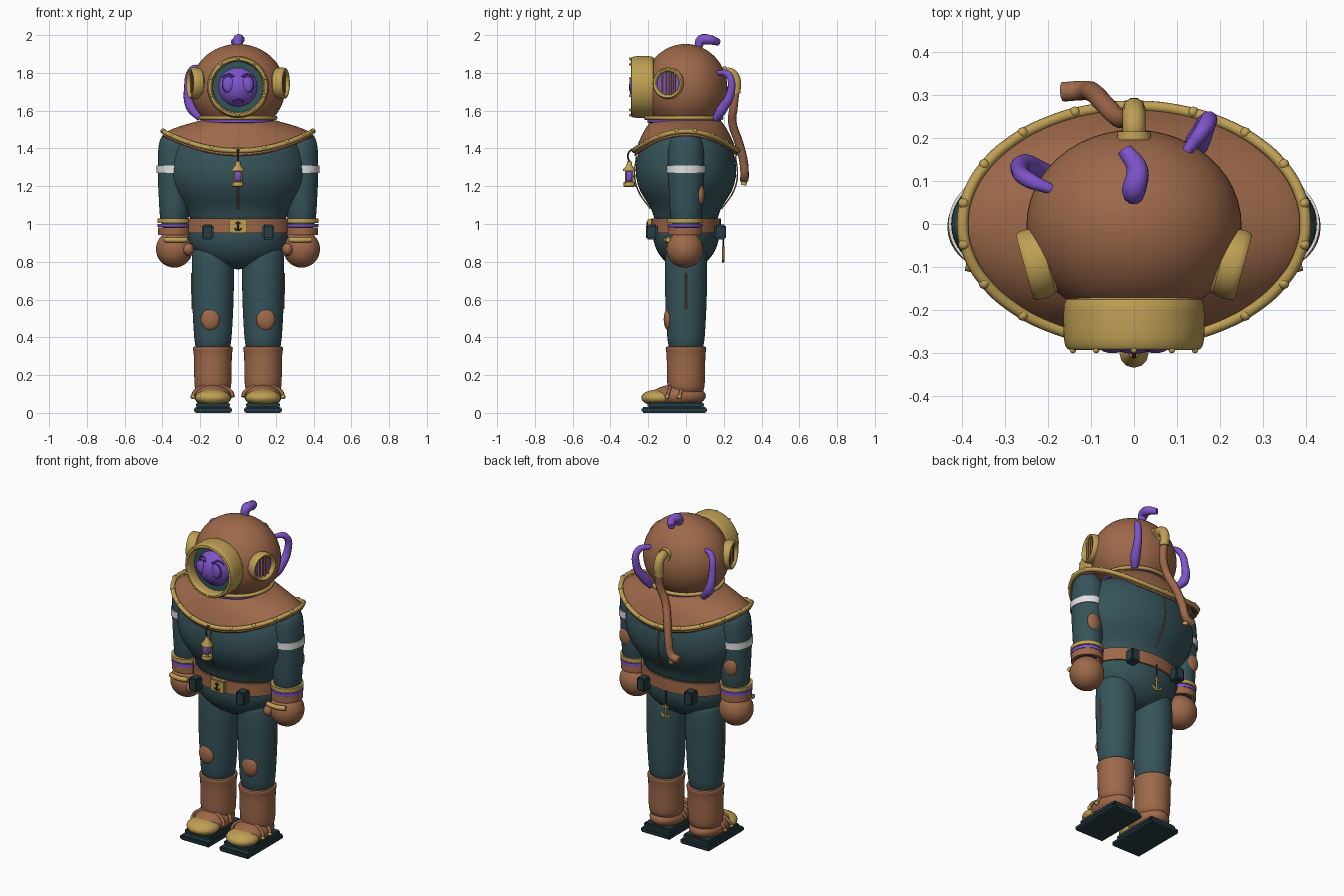
import bpy, bmesh
from math import sin, cos, pi, sqrt
from mathutils import Matrix, Vector

cube = bpy.data.objects.get("Cube")
if cube:
    bpy.data.objects.remove(cube)


def material(name, rgb):
    m = bpy.data.materials.new(name)
    m.use_nodes = True
    m.diffuse_color = (*rgb, 1)
    m.node_tree.nodes["Principled BSDF"].inputs["Base Color"].default_value = (*rgb, 1)
    return m


BROWN = material("brown leather", (.34, .14, .068))
TEAL = material("dark teal cloth", (.036, .088, .1))
SOLE = material("sole grey teal", (.02, .048, .057))
GOLD = material("brass", (.52, .35, .09))
PURPLE = material("purple", (.21, .09, .6))
VIOLET = material("deep violet", (.08, .03, .24))
WHITE = material("white", (.75, .75, .75))
IRON = material("dark iron", (.05, .035, .025))
made = []


def finish(name, bm, mat, matrix=None, sub=0):
    bmesh.ops.recalc_face_normals(bm, faces=bm.faces)
    if matrix:
        bmesh.ops.transform(bm, matrix=matrix, verts=bm.verts)
    me = bpy.data.meshes.new(name)
    bm.to_mesh(me)
    bm.free()
    me.materials.append(mat)
    ob = bpy.data.objects.new(name, me)
    bpy.context.collection.objects.link(ob)
    if sub:
        ob.modifiers.new("smooth", 'SUBSURF').levels = sub
        ob.modifiers["smooth"].render_levels = sub
    made.append(ob)
    return ob


def aim(loc, direction):
    return Matrix.Translation(loc) @ Vector(direction).to_track_quat('Z', 'Y').to_matrix().to_4x4()


def loft(name, mat, rows, x=0, y=0, matrix=None, cap=True, sub=1, n=32):
    """Elliptical rings (z, rx, ry, saddle) joined into a skin."""
    bm = bmesh.new()
    rings = []
    for row in rows:
        z, rx, ry, sad = (*row, *(row[1:2] if len(row) == 2 else ()), 0)[:4]
        rings.append([bm.verts.new((x + rx * cos(a), y + ry * sin(a), z + sad * cos(a) ** 2))
                      for a in (2 * pi * i / n for i in range(n))])
    for lo, hi in zip(rings, rings[1:]):
        for i in range(n):
            j = (i + 1) % n
            bm.faces.new((lo[i], lo[j], hi[j], hi[i]))
    if cap:
        bm.faces.new(rings[0])
        bm.faces.new(rings[-1])
    return finish(name, bm, mat, matrix, sub)


def band(name, mat, z, h, rx, ry, x=0, y=0, t=.012):
    """Raised band around a limb or the waist."""
    rows = [(z - h, rx - t, ry - t), (z - h, rx, ry), (z + h, rx, ry), (z + h, rx - t, ry - t)]
    return loft(name, mat, rows, x, y, cap=False, sub=0, n=48)


def ball(name, mat, loc, rad, seg=24):
    bm = bmesh.new()
    rad = rad if isinstance(rad, tuple) else (rad,) * 3
    bmesh.ops.create_uvsphere(bm, u_segments=seg, v_segments=seg * 2 // 3, radius=1)
    return finish(name, bm, mat, Matrix.LocRotScale(loc, None, rad))


def box(name, mat, loc, size, bevel=.008):
    bm = bmesh.new()
    bmesh.ops.create_cube(bm, size=1, matrix=Matrix.Diagonal((*size, 1)))
    bmesh.ops.bevel(bm, geom=bm.edges[:], offset=bevel, segments=2, affect='EDGES')
    return finish(name, bm, mat, Matrix.Translation(loc))


def tube(name, mat, pts, r, scales=None, cyclic=False, matrix=None):
    """Round tube through points, converted to a mesh."""
    cu = bpy.data.curves.new(name, 'CURVE')
    cu.dimensions = '3D'
    cu.bevel_depth, cu.bevel_resolution, cu.resolution_u = r, 3, 5
    cu.use_fill_caps = True
    sp = cu.splines.new('BEZIER')
    sp.bezier_points.add(len(pts) - 1)
    sp.use_cyclic_u = cyclic
    for i, (bp, p) in enumerate(zip(sp.bezier_points, pts)):
        bp.co = p
        bp.handle_left_type = bp.handle_right_type = 'AUTO'
        bp.radius = scales[i] if scales else 1
    tmp = bpy.data.objects.new(name, cu)
    bpy.context.collection.objects.link(tmp)
    bpy.context.view_layer.update()
    me = bpy.data.meshes.new_from_object(tmp.evaluated_get(bpy.context.evaluated_depsgraph_get()))
    bpy.data.objects.remove(tmp)
    bm = bmesh.new()
    bm.from_mesh(me)
    bpy.data.meshes.remove(me)
    return finish(name, bm, mat, matrix)


# Torso, hips and belt
loft("torso", TEAL, [(.97, .25, .165), (1.05, .258, .17), (1.1, .29, .195), (1.17, .345, .247), (1.25, .373, .27),
                     (1.33, .367, .267), (1.42, .34, .245), (1.5, .28, .19)])
ball("hips", TEAL, (0, 0, .95), (.268, .175, .19), 32)
band("belt", BROWN, .99, .038, .275, .185)
torso_line = [(1.08, .188), (1.17, .25), (1.25, .272), (1.36, .262)]
for s, side in ((-1, "front"), (1, "back")):
    tube(side + "_seam", BROWN, [(0, s * y, z) for z, y in torso_line], .004)
    for x in (-.16, .16):
        box(side + "_pouch", SOLE, (x, s * .182, .958), (.06, .06, .08))


def anchor(name, mat, y, z, k, r):
    tube(name + "_shank", mat, [(0, y, z - k), (0, y, z + k)], r)
    tube(name + "_stock", mat, [(-.5 * k, y, z + .55 * k), (.5 * k, y, z + .55 * k)], r)
    tube(name + "_arms", mat, [(i * .4 * k, y, z - k + .12 * k * i * i) for i in range(-2, 3)], r)


box("buckle", GOLD, (0, -.19, .99), (.095, .026, .075), .005)
anchor("buckle_anchor", IRON, -.204, .99, .024, .004)
anchor("hanging_anchor", GOLD, .197, .84, .04, .006)
tube("anchor_chain", IRON, [(0, .197, .88), (0, .195, .96)], .004)

# Shoulder collar with its studded rim
loft("collar", BROWN, [(1.555, .17, .165), (1.548, .2, .19), (1.47, .31, .238, .05), (1.40, .386, .264, .09),
                       (1.36, .408, .28, .108), (1.355, .398, .27, .108), (1.38, .37, .25, .1)], cap=False)


def rim(a):
    return (.398 * cos(a), .274 * sin(a), 1.388 + .103 * cos(a) ** 2)


tube("collar_rim", GOLD, [rim(2 * pi * i / 24) for i in range(24)], .013, cyclic=True)
for i in range(18):
    ball("collar_stud", GOLD, Vector(rim(2 * pi * (i + .5) / 18)) * 1.01 - Vector((0, 0, .01)), .013, 10)
loft("slime_neck_ring", PURPLE, [(1.535, .18), (1.535, .198), (1.553, .198), (1.553, .18)], cap=False, y=-.01)
tube("neck_ring", GOLD, [(.198 * cos(i * pi / 8), -.012 + .2 * sin(i * pi / 8), 1.562) for i in range(16)],
     .011, cyclic=True)

# Helmet, front window and face
ball("helmet", BROWN, (0, -.003, 1.718), (.25, .222, .235), 48)
front = aim((0, -.2, 1.725), (0, -1, 0))
loft("front_window_ring", GOLD, [(-.03, .14), (-.03, .162), (0, .165), (.075, .165), (.092, .157), (.094, .142),
                                 (.085, .133), (-.03, .133)], matrix=front, cap=False, n=40)
loft("window_recess", TEAL, [(-.02, .137), (.035, .137)], matrix=front, sub=0, n=40)
for i in range(10):
    a = 2 * pi * (i + .5) / 10
    ball("window_bolt", GOLD, (.149 * cos(a), -.293, 1.725 + .149 * sin(a)), .008, 8)
ball("face", PURPLE, (0, -.19, 1.725), .112, 32)


def on_face(x, z):
    return (x, -.191 - sqrt(.112 ** 2 - x * x - z * z), 1.725 + z)


for s in (-1, 1):
    ball("eye_rim", VIOLET, (s * .05, -.281, 1.738), (.036, .012, .046))
    ball("eye", PURPLE, (s * .05, -.286, 1.738), (.03, .014, .04))
    tube("brow", VIOLET, [on_face(s * .02, .055), on_face(s * .05, .069), on_face(s * .08, .052)], .005)
tube("mouth", VIOLET, [on_face(x, -.066 - x * x * 16) for x in (-.026, -.013, 0, .013, .026)], .005)

# Barred side windows
for s in (-1, 1):
    port = aim((s * .237, -.095, 1.745), (s * .964, -.265, 0))
    loft("side_window_ring", GOLD, [(-.045, .06), (-.045, .083), (.01, .085), (.02, .078), (.018, .064), (-.02, .058)],
         matrix=port, cap=False)
    loft("side_window_pane", PURPLE, [(-.03, .066), (-.005, .066)], matrix=port, sub=0)
    for x in (-.034, -.012, .012, .034):
        h = sqrt(.062 ** 2 - x * x)
        tube("window_bar", BROWN, [(x, -h, 0), (x, h, 0)], .006, matrix=port)

# Breathing hose
tube("hose_elbow", GOLD, [(0, .19, 1.795), (0, .235, 1.8), (0, .262, 1.77), (0, .262, 1.69)], .027)
loft("hose_flange", GOLD, [(0, .04), (.02, .038)], matrix=aim((0, .195, 1.795), (0, 1, 0)), sub=0)
tube("hose", BROWN, [(0, .262, 1.71), (0, .252, 1.62), (-.03, .245, 1.54), (-.07, .28, 1.43), (-.095, .305, 1.33),
                     (-.12, .31, 1.25), (-.165, .307, 1.235)], .023)
tube("hose_end", GOLD, [(-.115, .308, 1.225), (-.115, .305, 1.205)], .016)

# Slime tendrils leaking from the helmet
taper = (.8, 1.1, 1, .7)
tube("top_tendril", PURPLE, [(0, .065, 1.93), (0, .08, 1.973), (.008, .125, 1.975), (-.022, .172, 1.962)], .026, taper)
tube("back_tendril", PURPLE, [(.12, .165, 1.8), (.165, .225, 1.79), (.17, .238, 1.7), (.145, .185, 1.6),
                              (.125, .155, 1.555)], .024, (.5, .8, .9, 1.2, .8))
tube("side_tendril", PURPLE, [(-.19, .08, 1.83), (-.24, .1, 1.82), (-.265, .125, 1.72), (-.25, .135, 1.62),
                              (-.2, .12, 1.56)], .023, (.5, .8, .9, 1.2, .8))

# Chest lantern
loft("lantern_base", GOLD, [(1.195, .02), (1.2, .032), (1.222, .03), (1.225, .02)], y=-.3, sub=0, n=12)
loft("lantern_glass", PURPLE, [(1.22, .02), (1.25, .027), (1.285, .022)], y=-.3, n=12)
loft("lantern_roof", GOLD, [(1.28, .034), (1.288, .034), (1.31, .015), (1.33, .012), (1.335, .006)], y=-.3, sub=0, n=12)
for i in range(4):
    a = pi / 4 + i * pi / 2
    x, y = .027 * cos(a), -.3 + .027 * sin(a)
    tube("lantern_post", GOLD, [(x, y, 1.215), (x, y, 1.285)], .004)
tube("lantern_hook", IRON, [(0, -.3, 1.33), (0, -.308, 1.36), (0, -.298, 1.385), (0, -.27, 1.4)], .005)

# Arms, cuffs and gloves
for s in (-1, 1):
    ax = s * .337
    loft("arm", TEAL, [(.95, .076, .08), (1.1, .08, .088), (1.2, .087, .092), (1.3, .089, .098), (1.4, .087, .096),
                       (1.45, .078, .085), (1.48, .055, .06), (1.488, .02, .03)], ax)
    band("arm_band", WHITE, 1.29, .02, .094, .102, ax)
    ball("elbow_patch", BROWN, (ax + s * .018, .075, 1.155), (.042, .024, .056))
    band("cuff_top", GOLD, 1.018, .012, .09, .094, ax, -.005, .02)
    band("cuff_slime", PURPLE, .992, .009, .089, .093, ax, -.005, .02)
    band("cuff_leather", BROWN, .962, .02, .087, .091, ax, -.005, .02)
    ball("glove", BROWN, (ax, -.006, .867), (.097, .097, .098), 32)
    ball("thumb", BROWN, (s * .262, -.07, .865), (.03, .04, .034))
    tube("knuckle_bar", GOLD, [(s * .27, -.1, .917), (s * .33, -.107, .915), (s * .39, -.095, .917)], .014)

# Legs, boots and weighted soles
for s in (-1, 1):
    lx = s * .133
    loft("leg", TEAL, [(.3, .09), (.4, .1), (.45, .103), (.55, .109), (.7, .113), (.85, .112), (.9, .1)], lx)
    ball("knee_patch", BROWN, (s * .146, -.094, .495), (.05, .024, .058))
    tube("leg_seam", BROWN, [(lx + s * .109, 0, .55), (lx + s * .113, 0, .74)], .004)
    loft("boot_shaft", BROWN, [(.09, .09, .09), (.14, .098, .1), (.2, .1, .102), (.32, .1, .102), (.335, .107, .109),
                               (.352, .106, .108), (.352, .088, .09)], lx)
    ball("boot_foot", BROWN, (lx, -.04, .09), (.1, .145, .062))
    ball("toe_cap", GOLD, (lx, -.145, .08), (.095, .092, .044))
    for y, r in ((-.1, .106), (-.035, .108)):
        tube("boot_strap", BROWN, [(lx + r * cos(a), y + .02 * sin(a), .085 + .062 * sin(a))
                                   for a in (i * pi / 8 for i in range(9))], .009)
        ball("strap_buckle", GOLD, (lx + s * r, y, .085), .012, 10)
    box("sole", SOLE, (lx, -.062, .015), (.2, .345, .03))
    box("sole_welt", SOLE, (lx, -.055, .042), (.18, .3, .03))

# Smooth shading that keeps hard edges
bpy.ops.object.select_all(action='DESELECT')
for ob in made:
    ob.select_set(True)
bpy.context.view_layer.objects.active = made[0]
bpy.ops.object.shade_smooth_by_angle(angle=.7)
